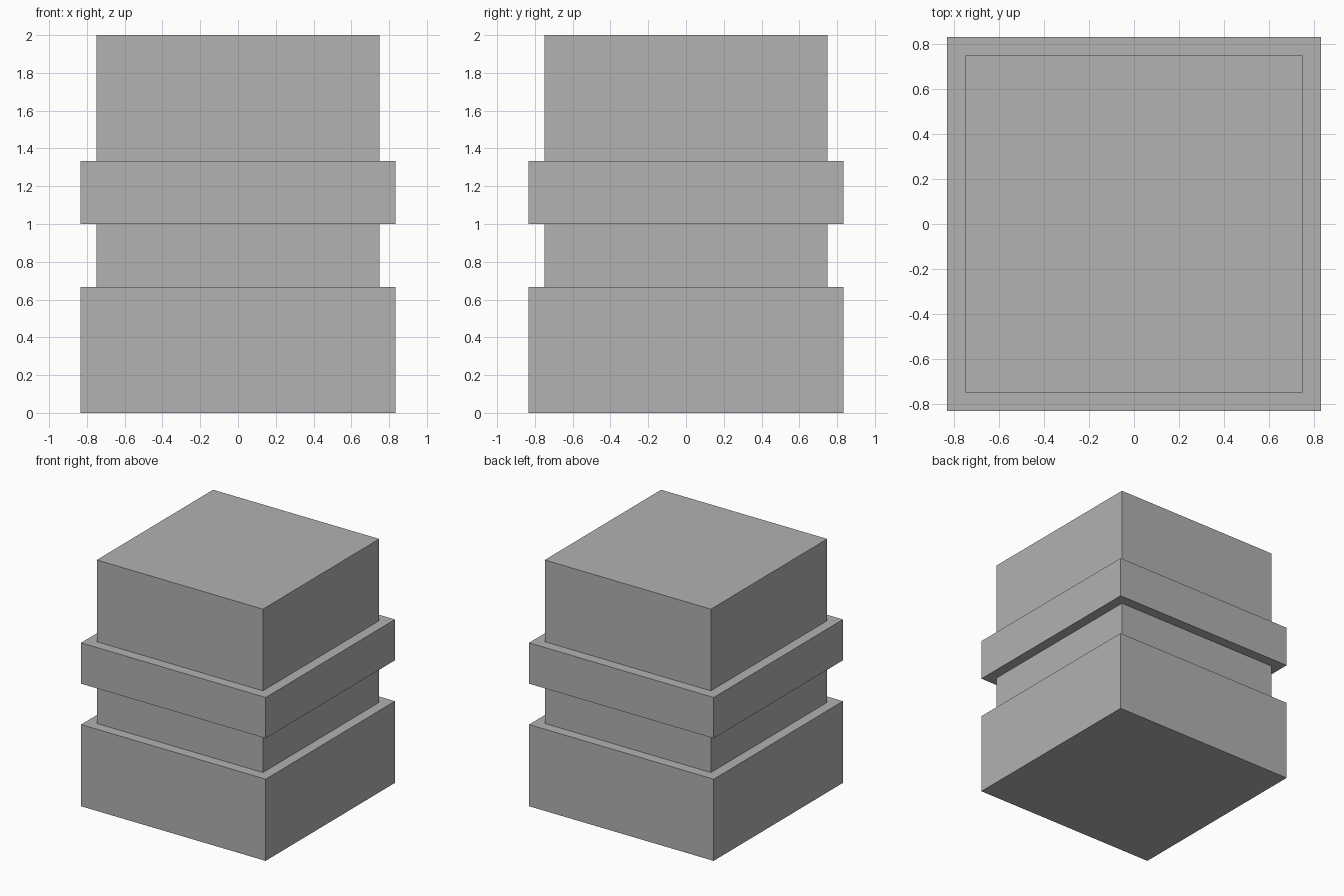
import bpy
import bmesh

cube = bpy.data.objects.get("Cube")
if cube:
    bpy.data.objects.remove(cube, do_unlink=True)

# Plain grey material
GREY = (0.445, 0.445, 0.445, 1.0)
grey = bpy.data.materials.new("plain_grey")
grey.use_nodes = True
grey.diffuse_color = GREY
grey.node_tree.nodes["Principled BSDF"].inputs["Base Color"].default_value = GREY

# Half width and height of each step, from the ground up
WIDE, NARROW = 5 / 6, 3 / 4
BASE_TOP, BAND_BOTTOM, BAND_TOP, TOP = 2 / 3, 1.0, 4 / 3, 2.0
profile = [
    (WIDE, 0), (WIDE, BASE_TOP),                # base block
    (NARROW, BASE_TOP), (NARROW, BAND_BOTTOM),  # neck
    (WIDE, BAND_BOTTOM), (WIDE, BAND_TOP),      # projecting band
    (NARROW, BAND_TOP), (NARROW, TOP),          # top block
]


def square_ring(bm, half, z):
    corners = [(-1, -1), (1, -1), (1, 1), (-1, 1)]
    return [bm.verts.new((x * half, y * half, z)) for x, y in corners]


# One closed shell: square rings joined by walls and ledges, capped at both ends
bm = bmesh.new()
rings = [square_ring(bm, half, z) for half, z in profile]
for low, high in zip(rings, rings[1:]):
    for i in range(4):
        j = (i + 1) % 4
        bm.faces.new((low[i], low[j], high[j], high[i]))
bm.faces.new(rings[0][::-1])
bm.faces.new(rings[-1])
bmesh.ops.recalc_face_normals(bm, faces=bm.faces)

mesh = bpy.data.meshes.new("stepped_block")
bm.to_mesh(mesh)
bm.free()
mesh.materials.append(grey)
block = bpy.data.objects.new("stepped_block", mesh)
bpy.context.collection.objects.link(block)
